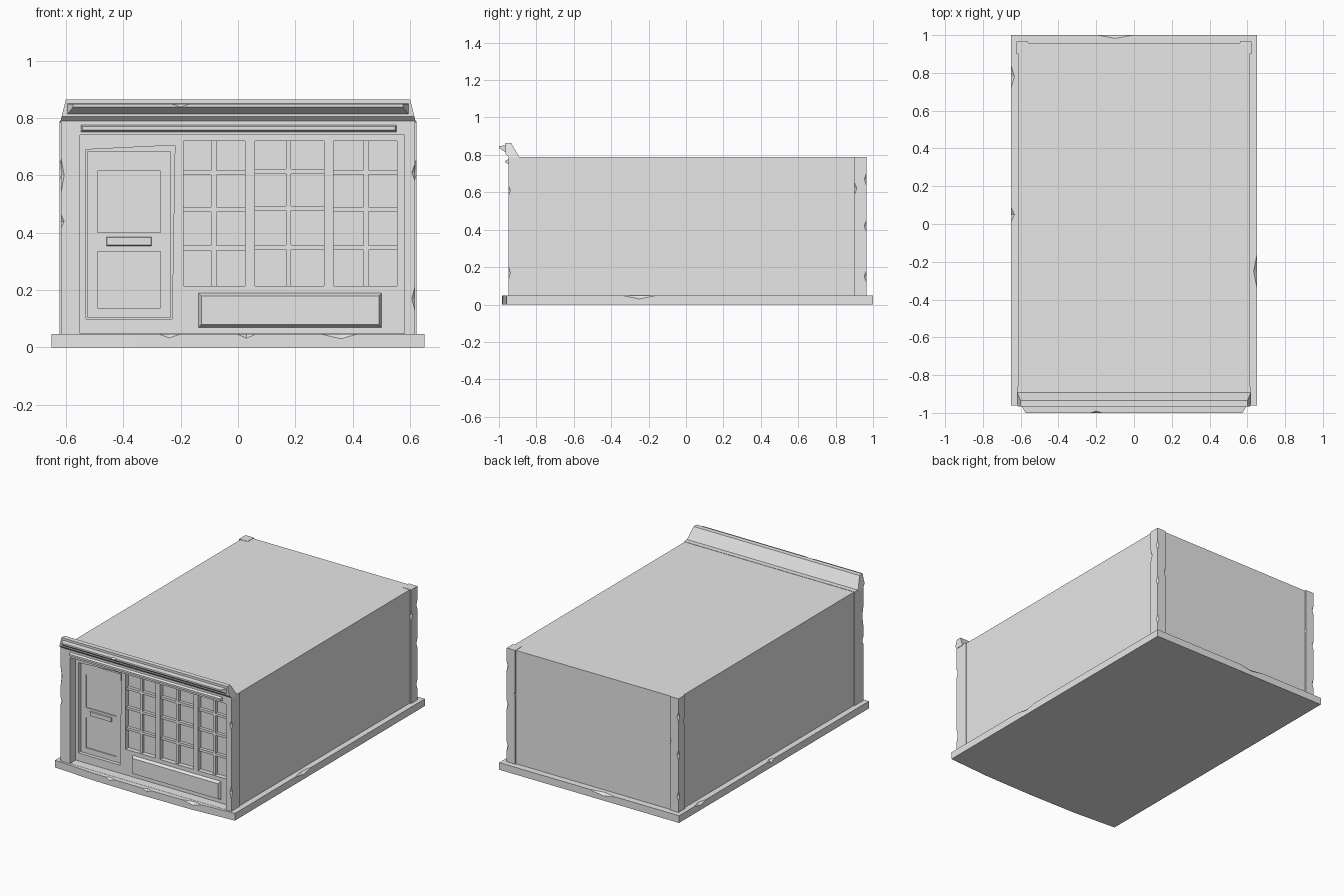
import bpy, bmesh, random
from mathutils import Matrix, Vector

random.seed(4)
cube = bpy.data.objects.get("Cube")
if cube:
    bpy.data.objects.remove(cube, do_unlink=True)

stone = bpy.data.materials.new("plain grey")
stone.use_nodes = True
GREY = (0.8, 0.8, 0.8, 1)
stone.diffuse_color = GREY
stone.node_tree.nodes["Principled BSDF"].inputs["Base Color"].default_value = GREY


def finish(name, bm):
    bmesh.ops.recalc_face_normals(bm, faces=bm.faces)
    mesh = bpy.data.meshes.new(name)
    bm.to_mesh(mesh)
    bm.free()
    mesh.materials.append(stone)
    ob = bpy.data.objects.new(name, mesh)
    bpy.context.collection.objects.link(ob)
    return ob


def loft(bm, ring_a, ring_b):
    """Closed solid between two matching rings of points."""
    a = [bm.verts.new(p) for p in ring_a]
    b = [bm.verts.new(p) for p in ring_b]
    bm.faces.new(a)
    bm.faces.new(b[::-1])
    for i in range(len(a)):
        j = (i + 1) % len(a)
        bm.faces.new((a[i], b[i], b[j], a[j]))


def rect(x0, x1, z0, z1, y, inset=0):
    x0, x1, z0, z1 = x0 + inset, x1 - inset, z0 + inset, z1 - inset
    return [(x0, y, z0), (x1, y, z0), (x1, y, z1), (x0, y, z1)]


def slabs(name, rects, front, back, bevel=0):
    """Front-facing slabs, with edges sloping in toward the front."""
    bm = bmesh.new()
    for r in rects:
        loft(bm, rect(*r, front, bevel), rect(*r, back))
    return finish(name, bm)


def cut(ob, cutter):
    cutter.hide_render = True
    cutter.hide_viewport = True
    mod = ob.modifiers.new(cutter.name, "BOOLEAN")
    mod.operation = "DIFFERENCE"
    mod.solver = "EXACT"
    mod.object = cutter


def chips(ob, spots):
    """Cut diamond nicks: each spot is a centre, an axis and a half length."""
    bm = bmesh.new()
    for centre, axis, half in spots:
        size = [0.018] * 3
        size["xyz".index(axis)] = half
        mat = Matrix.Translation(centre) @ Matrix.Diagonal((*size, 1))
        bmesh.ops.create_uvsphere(bm, u_segments=4, v_segments=2, radius=1, matrix=mat)
    cut(ob, finish(ob.name + "_chip_cutter", bm))


# Plinth, slightly bowed at the front
bm = bmesh.new()
outline = [(-0.65, -0.96), (-0.35, -0.98), (0, -0.985), (0.35, -0.98),
           (0.65, -0.96), (0.65, 1), (-0.65, 1)]
loft(bm, [(x, y, 0) for x, y in outline], [(x, y, 0.047) for x, y in outline])
plinth = finish("plinth", bm)
chips(plinth, [((-0.24, -0.985, 0.048), "x", 0.05), ((0.03, -0.987, 0.048), "x", 0.04),
               ((0.36, -0.98, 0.048), "x", 0.08), ((0.65, -0.25, 0.048), "y", 0.09),
               ((-0.65, 0.78, 0.048), "y", 0.06), ((-0.65, 0.05, 0.048), "y", 0.04),
               ((-0.1, 1, 0.048), "x", 0.1)])

# Main building and rear corner posts
slabs("building_body", [(-0.612, 0.612, 0.04, 0.788)], -0.86, 0.957)
for side, label in ((-1, "right"), (1, "left")):
    xs = sorted((side * 0.56, side * 0.622))
    post = slabs(label + "_rear_post", [(*xs, 0.04, 0.79)], 0.9, 0.965)
    nicks = [((side * 0.627, y, z), "z", 0.05)
             for y, z in ((0.9, 0.62), (0.966, 0.67), (0.966, 0.42), (0.966, 0.15))]
    nicks.append(((side * 0.555, 0.97, 0.5), "z", 0.06))
    chips(post, nicks)

# Shop front with a recess, a doorway and three window openings
front = slabs("shop_front", [(-0.617, 0.617, 0.04, 0.79)], -0.95, -0.86)
cut(front, slabs("recess_cutter", [(-0.55, 0.58, 0.048, 0.74)], -1.0, -0.89))
windows = [(-0.19, 0.025), (0.06, 0.3), (0.333, 0.555)]
LOW, HIGH = 0.215, 0.72
cut(front, slabs("window_cutter", [(a, b, LOW, HIGH) for a, b in windows], -0.93, -0.84))
bm = bmesh.new()
doorway = [(-0.53, 0.1), (-0.23, 0.1), (-0.22, 0.705), (-0.53, 0.69)]
loft(bm, [(x, -0.93, z) for x, z in doorway], [(x, -0.84, z) for x, z in doorway])
cut(front, finish("doorway_cutter", bm))
chips(front, [((-0.622, -0.952, 0.6), "z", 0.1), ((-0.622, -0.952, 0.44), "z", 0.04),
              ((0.622, -0.952, 0.61), "z", 0.05), ((0.622, -0.952, 0.17), "z", 0.07)])

# Glazing bars, a little uneven
bars = []
for a, b in windows:
    mid = (a + b) / 2 + random.uniform(-0.004, 0.004)
    bars.append((mid - 0.009, mid + 0.009, LOW, HIGH))
    for z in (0.35, 0.482, 0.612):
        z += random.uniform(-0.004, 0.004)
        bars.append((a, b, z - 0.008, z + 0.008))
slabs("window_bars", bars, -0.88, -0.855)

# Door with two sunken panels and a letter plate
door = slabs("door", [(-0.525, -0.235, 0.102, 0.685)], -0.87, -0.855)
panels = [(-0.49, -0.27, 0.4, 0.615), (-0.49, -0.27, 0.137, 0.335)]
cut(door, slabs("door_panel_cutter", panels, -0.89, -0.864))
slabs("letter_plate", [(-0.46, -0.3, 0.353, 0.387)], -0.877, -0.865, 0.004)

# Raised panel below the windows and moulding above the opening
slabs("lower_panel", [(-0.14, 0.503, 0.068, 0.192)], -0.91, -0.885, 0.012)
slabs("fascia_moulding", [(-0.55, 0.555, 0.75, 0.778)], -0.965, -0.945, 0.008)

# Cornice, narrowing toward the top, with a projecting lip
profile = [(-0.89, 0.785), (-0.935, 0.864), (-0.966, 0.864), (-0.966, 0.806), (-0.945, 0.785)]
bm = bmesh.new()
ends = [[(s * (0.62 - (z - 0.785) * 0.25), y, z) for y, z in profile] for s in (-1, 1)]
loft(bm, *ends)
finish("cornice", bm)
bm = bmesh.new()
loft(bm, rect(-0.575, 0.575, 0.838, 0.848, -1.0), rect(-0.597, 0.597, 0.81, 0.85, -0.96))
lip = finish("cornice_lip", bm)
chips(lip, [((-0.2, -1.005, 0.852), "x", 0.06)])
